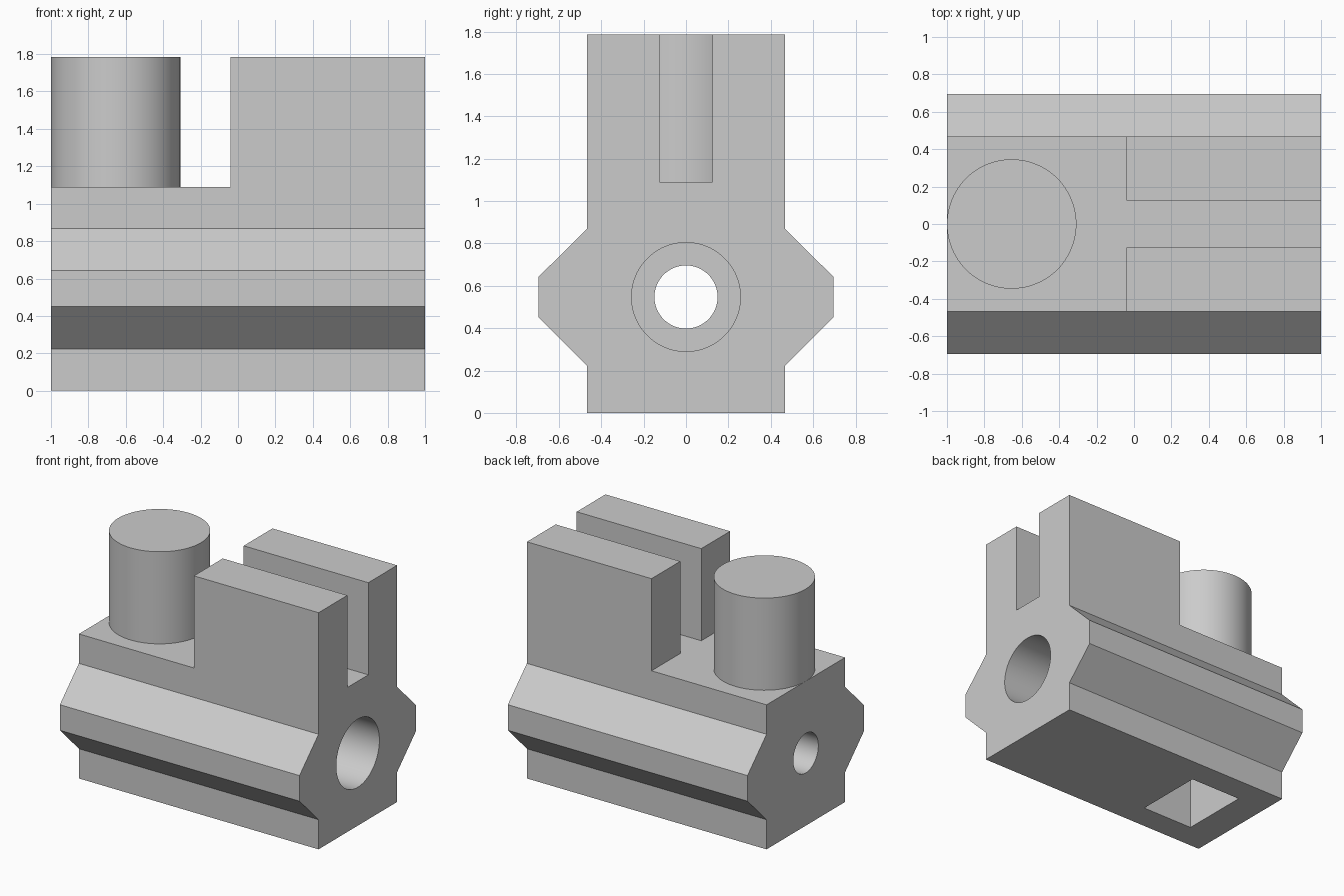
import bpy
import bmesh
import math
from mathutils import Vector

cube = bpy.data.objects.get("Cube")
if cube:
    bpy.data.objects.remove(cube, do_unlink=True)

grey = bpy.data.materials.new("plain grey")
grey.use_nodes = True
colour = (0.6, 0.6, 0.6, 1)
grey.diffuse_color = colour
grey.node_tree.nodes["Principled BSDF"].inputs["Base Color"].default_value = colour


def prism(name, outline, axis, low, high):
    """Extrude a closed outline along x (outline is y, z) or z (outline is x, y)."""
    def place(p, t):
        return (t, p[0], p[1]) if axis == "x" else (p[0], p[1], t)
    bm = bmesh.new()
    face = bm.faces.new([bm.verts.new(place(p, low)) for p in outline])
    swept = bmesh.ops.extrude_face_region(bm, geom=[face])["geom"]
    moved = [v for v in swept if isinstance(v, bmesh.types.BMVert)]
    bmesh.ops.translate(bm, verts=moved, vec=Vector(place((0, 0), high - low)))
    bmesh.ops.recalc_face_normals(bm, faces=bm.faces)
    mesh = bpy.data.meshes.new(name)
    bm.to_mesh(mesh)
    bm.free()
    mesh.materials.append(grey)
    obj = bpy.data.objects.new(name, mesh)
    bpy.context.collection.objects.link(obj)
    return obj


def circle(u, v, radius, sides=96):
    angles = [2 * math.pi * i / sides for i in range(sides)]
    return [(u + radius * math.cos(a), v + radius * math.sin(a)) for a in angles]


def box(u0, u1, v0, v1):
    return [(u0, v0), (u1, v0), (u1, v1), (u0, v1)]


def activate(obj):
    bpy.ops.object.select_all(action="DESELECT")
    obj.select_set(True)
    bpy.context.view_layer.objects.active = obj


def cut(target, cutter):
    cutter.hide_render = True
    mod = target.modifiers.new(cutter.name, "BOOLEAN")
    mod.operation = "DIFFERENCE"
    mod.solver = "EXACT"
    mod.object = cutter
    activate(target)
    bpy.ops.object.modifier_apply(modifier=mod.name)
    bpy.data.objects.remove(cutter, do_unlink=True)


# Body: mirrored half section with angled side ridges, swept lengthwise
WIDTH, TOP, DECK, AXIS = 0.468, 1.785, 1.09, 0.547
half = [(WIDTH, 0), (WIDTH, 0.224), (0.695, 0.45), (0.695, 0.643),
        (WIDTH, 0.868), (WIDTH, TOP)]
section = half + [(-y, z) for y, z in reversed(half)]
body = prism("clevis_body", section, "x", -1, 1)

# Low deck and fork slot, removed as one T shape
STEP, SLOT = -0.04, 0.125
half_t = [(1.2, SLOT), (STEP, SLOT), (STEP, 0.8), (-1.2, 0.8)]
tee = half_t + [(x, -y) for x, y in reversed(half_t)]
cut(body, prism("deck_and_slot_cutter", tee, "z", DECK, 2))

# Lengthwise stepped bore
cut(body, prism("small_bore_cutter", circle(0, AXIS, 0.149), "x", -1.2, 1.2))
cut(body, prism("large_bore_cutter", circle(0, AXIS, 0.257), "x", -0.04, 1.2))

# Pocket opening through the underside, across the bore
cut(body, prism("pocket_cutter", box(-0.757, -0.323, -0.27, 0.27), "z", -0.2, 0.82))

# Round post on the deck
post = prism("round_post", circle(-0.654, 0, 0.346), "z", DECK, TOP)

for part in (body, post):
    activate(part)
    bpy.ops.object.shade_smooth_by_angle(angle=math.radians(30))
